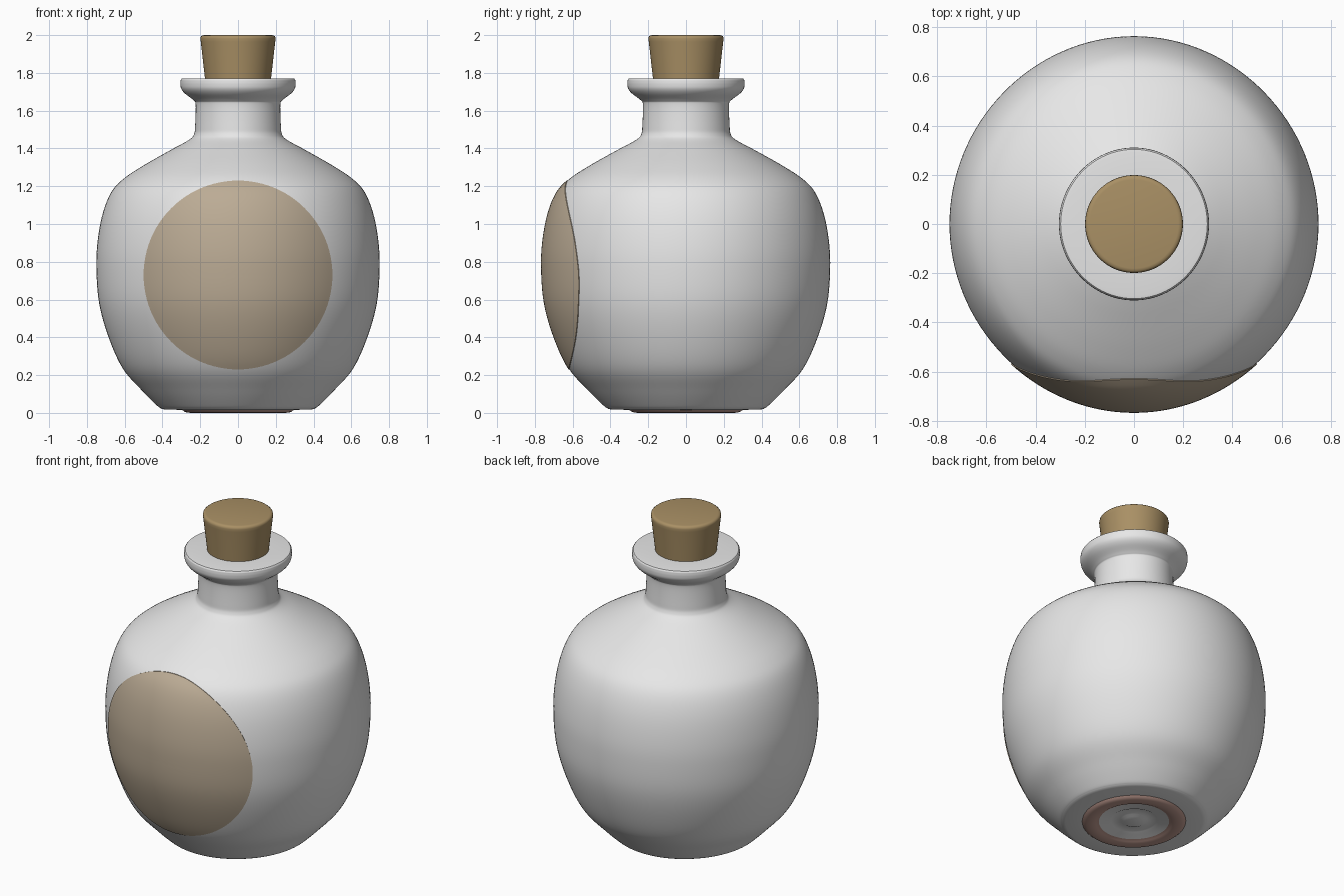
import bpy, bmesh, math
from mathutils import Vector

if "Cube" in bpy.data.objects:
    bpy.data.objects.remove(bpy.data.objects["Cube"])

SEG = 128


def material(name, rgb):
    m = bpy.data.materials.new(name)
    m.diffuse_color = (*rgb, 1)
    m.use_nodes = True
    m.node_tree.nodes["Principled BSDF"].inputs["Base Color"].default_value = m.diffuse_color
    return m


GLASS = material("pale grey", (0.80, 0.80, 0.80))
CORK = material("cork brown", (0.40, 0.28, 0.13))
PAPER = material("label tan", (0.50, 0.41, 0.30))
CLAY = material("foot ring pink", (0.53, 0.33, 0.28))


def smooth_curve(pts, steps=6):
    """Catmull-Rom curve through the profile points."""
    p = [Vector(q) for q in pts]
    p = [2 * p[0] - p[1]] + p + [2 * p[-1] - p[-2]]
    out = []
    for i in range(1, len(p) - 2):
        a, b, c, d = p[i - 1:i + 3]
        for k in range(steps):
            t = k / steps
            out.append(0.5 * (2 * b + (c - a) * t + (2 * a - 5 * b + 4 * c - d) * t * t
                              + (3 * b - a - 3 * c + d) * t ** 3))
    out.append(p[-2])
    return [(v.x, v.y) for v in out]


def bulge(a):
    """The bottle is very slightly deeper than it is wide."""
    return 1 + 0.018 * math.sin(a) ** 4


def finish(name, bm, mats, angle=40):
    me = bpy.data.meshes.new(name)
    bm.to_mesh(me)
    bm.free()
    ob = bpy.data.objects.new(name, me)
    bpy.context.collection.objects.link(ob)
    for m in mats:
        me.materials.append(m)
    bpy.ops.object.select_all(action='DESELECT')
    ob.select_set(True)
    bpy.context.view_layer.objects.active = ob
    bpy.ops.object.shade_smooth_by_angle(angle=math.radians(angle))
    return ob


def lathe(name, profile, mats, shape=lambda a: 1.0, rule=None):
    """Revolve (radius, height) points, both ends on the axis."""
    bm = bmesh.new()
    rings = []
    for r, z in profile:
        if r < 1e-6:
            rings.append([bm.verts.new((0, 0, z))] * SEG)
            continue
        ring = []
        for i in range(SEG):
            a = 2 * math.pi * i / SEG
            s = r * shape(a)
            ring.append(bm.verts.new((s * math.cos(a), s * math.sin(a), z)))
        rings.append(ring)
    for n, (lo, hi) in enumerate(zip(rings, rings[1:])):
        for i in range(SEG):
            j = (i + 1) % SEG
            f = bm.faces.new(list(dict.fromkeys((lo[i], lo[j], hi[j], hi[i]))))
            if rule:
                f.material_index = rule((profile[n][0] + profile[n + 1][0]) / 2,
                                        (profile[n][1] + profile[n + 1][1]) / 2)
    return finish(name, bm, mats)


# Bottle: underside with raised foot ring, belly, neck and lip
underside = [(0, 0.012), (0.06, 0.012), (0.075, 0.02), (0.13, 0.02), (0.145, 0.012),
             (0.20, 0.013), (0.215, 0.005), (0.235, 0.001), (0.25, 0), (0.27, 0.002),
             (0.285, 0.007), (0.295, 0.016), (0.39, 0.018)]
side = smooth_curve([(0.405, 0.022), (0.43, 0.04), (0.51, 0.12), (0.61, 0.235), (0.685, 0.40),
                     (0.735, 0.58), (0.75, 0.77), (0.742, 0.92), (0.715, 1.06), (0.67, 1.17),
                     (0.605, 1.24), (0.50, 1.31), (0.36, 1.39), (0.26, 1.445), (0.233, 1.475),
                     (0.227, 1.52), (0.224, 1.63), (0.235, 1.655), (0.28, 1.69), (0.30, 1.715),
                     (0.305, 1.74), (0.304, 1.762)])
lip = [(0.298, 1.769), (0.285, 1.771), (0.16, 1.771), (0, 1.771)]
lathe("bottle", underside + side + lip, [GLASS, CLAY], bulge,
      lambda r, z: int(z < 0.018 and 0.20 < r < 0.295))

# Cork stopper: tapered, with a softened top edge
lathe("cork", [(0, 1.74), (0.172, 1.74), (0.176, 1.78), (0.197, 1.965), (0.199, 1.982),
               (0.197, 1.992), (0.190, 1.998), (0.18, 2.0), (0, 2.0)], [CORK])


# Round label: a disc wrapped onto the front of the belly
def belly_radius(z):
    for (r0, z0), (r1, z1) in zip(side, side[1:]):
        if z0 <= z <= z1:
            return r0 + (r1 - r0) * (z - z0) / (z1 - z0)
    return side[0][0]


def on_belly(x, z):
    r = belly_radius(z) + 0.004
    y = -r
    for _ in range(6):
        s = r * bulge(math.atan2(y, x))
        y = -math.sqrt(max(s * s - x * x, 0))
    return (x, y, z)


bm = bmesh.new()
centre = bm.verts.new(on_belly(0, 0.73))
prev = None
N = 24
for k in range(1, N + 1):
    rad = 0.5 * k / N
    ring = [bm.verts.new(on_belly(rad * math.cos(2 * math.pi * i / 96),
                                  0.73 + rad * math.sin(2 * math.pi * i / 96)))
            for i in range(96)]
    for i in range(96):
        j = (i + 1) % 96
        if prev:
            bm.faces.new((prev[i], ring[i], ring[j], prev[j]))
        else:
            bm.faces.new((centre, ring[i], ring[j]))
    prev = ring
# turn the rim back into the bottle
rim = [bm.verts.new((v.co.x * 0.99, v.co.y * 0.99, v.co.z)) for v in prev]
for i in range(96):
    j = (i + 1) % 96
    bm.faces.new((prev[i], rim[i], rim[j], prev[j]))
finish("label", bm, [PAPER])
